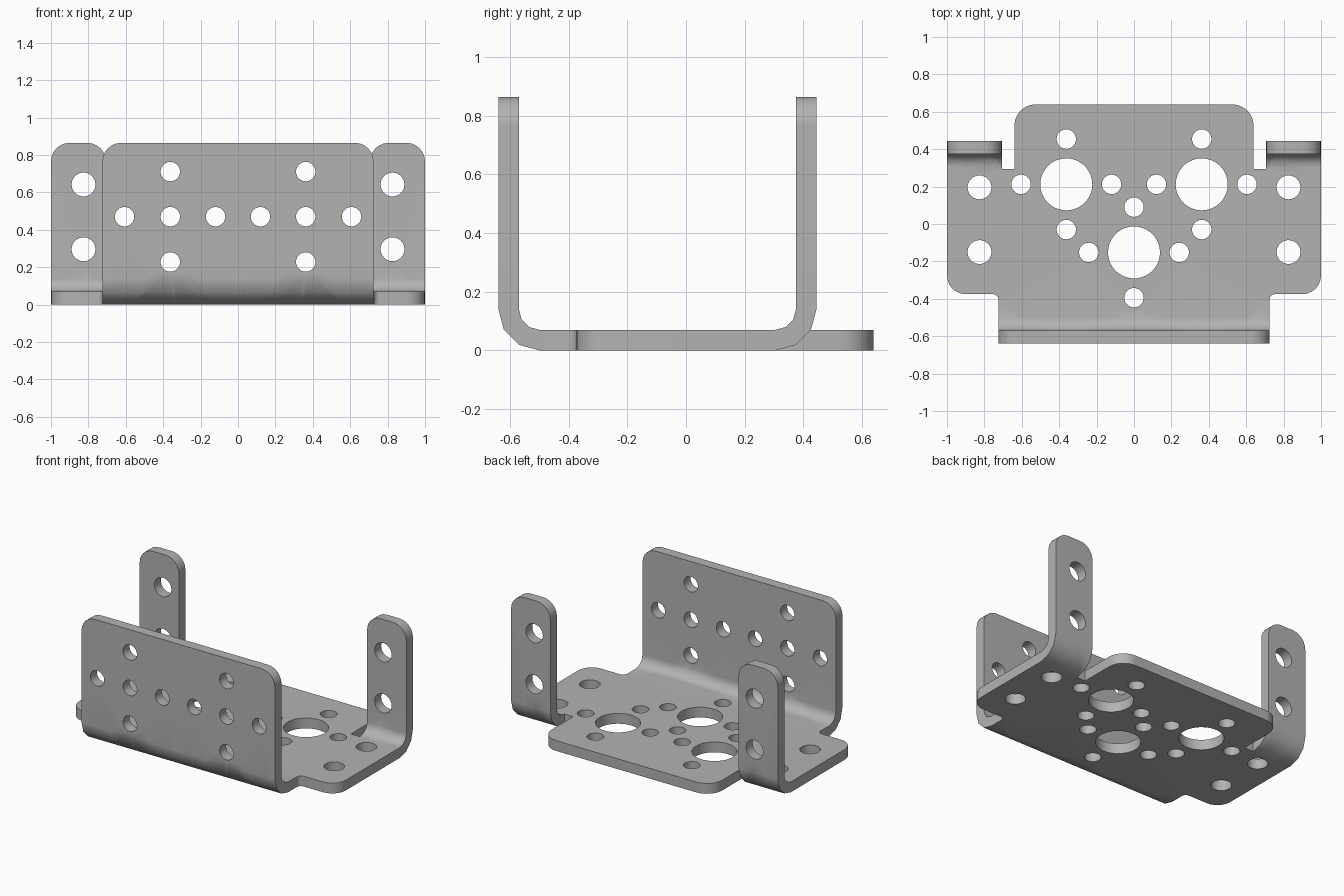
import bpy
import bmesh
from math import sin, cos, pi
from mathutils import Vector

if "Cube" in bpy.data.objects:
    bpy.data.objects.remove(bpy.data.objects["Cube"])

T = 0.07                      # sheet thickness
R = 0.14                      # outer bend radius
ARC = 0.15                    # unrolled length of a bend
STEPS = 3                     # facets per bend
FRONT, BACK = -0.50, 0.305    # bend lines
WALL = 0.865 - R              # straight part of the upright walls
FLAP_END = FRONT - ARC - WALL
EAR_END = BACK + ARC + WALL


def rounded(corners, steps=6):
    """Closed outline whose right-angled corners (x, y, radius) are filleted."""
    points = []
    for i, (x, y, r) in enumerate(corners):
        p = Vector((x, y, 0))
        if r == 0:
            points.append(p)
            continue
        a, b = corners[i - 1], corners[(i + 1) % len(corners)]
        u = (Vector((a[0], a[1], 0)) - p).normalized()
        v = (Vector((b[0], b[1], 0)) - p).normalized()
        for k in range(steps + 1):
            t = pi / 2 * k / steps
            points.append(p + r * (u + v) - r * (v * cos(t) + u * sin(t)))
    return points


def circle(x, y, r):
    n = 40 if r > 0.1 else 24
    return [Vector((x + r * cos(2 * pi * k / n), y + r * sin(2 * pi * k / n), 0))
            for k in range(n)]


def add_loop(bm, points):
    verts = [bm.verts.new(p) for p in points]
    return [bm.edges.new((verts[i - 1], verts[i])) for i in range(len(verts))]


def bend(v, line, side):
    """Roll a vertex upward past a bend line; side is +1 for back, -1 for front."""
    s, h = (v.co.y - line) * side, v.co.z
    if s <= 0:
        return
    a = min(s / ARC, 1) * pi / 2
    v.co.y = line + side * (R - h) * sin(a)
    v.co.z = R - (R - h) * cos(a) + max(s - ARC, 0)


# Unfolded outline, right half then mirrored
half = [(0.64, 0.64, 0.115), (0.64, 0.295, 0), (0.706, 0.295, 0),
        (0.706, EAR_END, 0.1), (1, EAR_END, 0.1), (1, -0.375, 0.1),
        (0.725, -0.375, 0.03), (0.725, FLAP_END, 0.1)]
outline = rounded(half + [(-x, y, r) for x, y, r in reversed(half)])

# Horn mounts: one large opening with four small holes around it
SMALL, MEDIUM, LARGE, RING = 0.052, 0.064, 0.139, 0.242
holes = []
for x, y in ((-0.362, 0.212), (0.362, 0.212), (0, -0.152)):
    holes.append((x, y, LARGE))
    for dx, dy in ((1, 0), (-1, 0), (0, 1), (0, -1)):
        holes.append((x + RING * dx, y + RING * dy, SMALL))

# Holes in the flap, the ears and the outer plate
for side in (-1, 1):
    for x, z in ((0.362, 0.711), (0.362, 0.47), (0.362, 0.228),
                 (0.607, 0.47), (0.12, 0.47)):
        holes.append((side * x, FRONT - ARC - (z - R), SMALL))
    for z in (0.642, 0.296):
        holes.append((side * 0.826, BACK + ARC + z - R, MEDIUM))
    for y in (0.196, -0.15):
        holes.append((side * 0.826, y, MEDIUM))

# Flat sheet with holes, thickened
bm = bmesh.new()
edges = add_loop(bm, outline)
for hole in holes:
    edges += add_loop(bm, circle(*hole))
bmesh.ops.triangle_fill(bm, edges=edges, use_beauty=True, normal=(0, 0, 1))
sheet = bmesh.ops.extrude_face_region(bm, geom=bm.faces[:])
bmesh.ops.translate(bm, vec=(0, 0, T),
                    verts=[g for g in sheet["geom"] if isinstance(g, bmesh.types.BMVert)])

# Cut fold lines, then fold the flap and the ears
for line, side in ((FRONT, -1), (BACK, 1)):
    for k in range(STEPS + 1):
        bmesh.ops.bisect_plane(bm, geom=bm.verts[:] + bm.edges[:] + bm.faces[:],
                               dist=1e-5, plane_co=(0, line + side * ARC * k / STEPS, 0),
                               plane_no=(0, 1, 0))
for v in bm.verts:
    bend(v, FRONT, -1)
    if abs(v.co.x) > 0.68:
        bend(v, BACK, 1)
bmesh.ops.recalc_face_normals(bm, faces=bm.faces[:])

mesh = bpy.data.meshes.new("folded_bracket")
bm.to_mesh(mesh)
bm.free()
bracket = bpy.data.objects.new("folded_bracket", mesh)
bpy.context.collection.objects.link(bracket)

# Plain grey metal
grey = bpy.data.materials.new("grey_metal")
grey.use_nodes = True
color = (0.45, 0.45, 0.45, 1)
grey.diffuse_color = color
grey.node_tree.nodes["Principled BSDF"].inputs["Base Color"].default_value = color
mesh.materials.append(grey)

# Smooth bends and hole walls, crisp sheet edges
bpy.ops.object.select_all(action='DESELECT')
bracket.select_set(True)
bpy.context.view_layer.objects.active = bracket
bpy.ops.object.shade_smooth_by_angle(angle=0.7)
normals = bracket.modifiers.new("even_normals", 'WEIGHTED_NORMAL')
normals.keep_sharp = True
